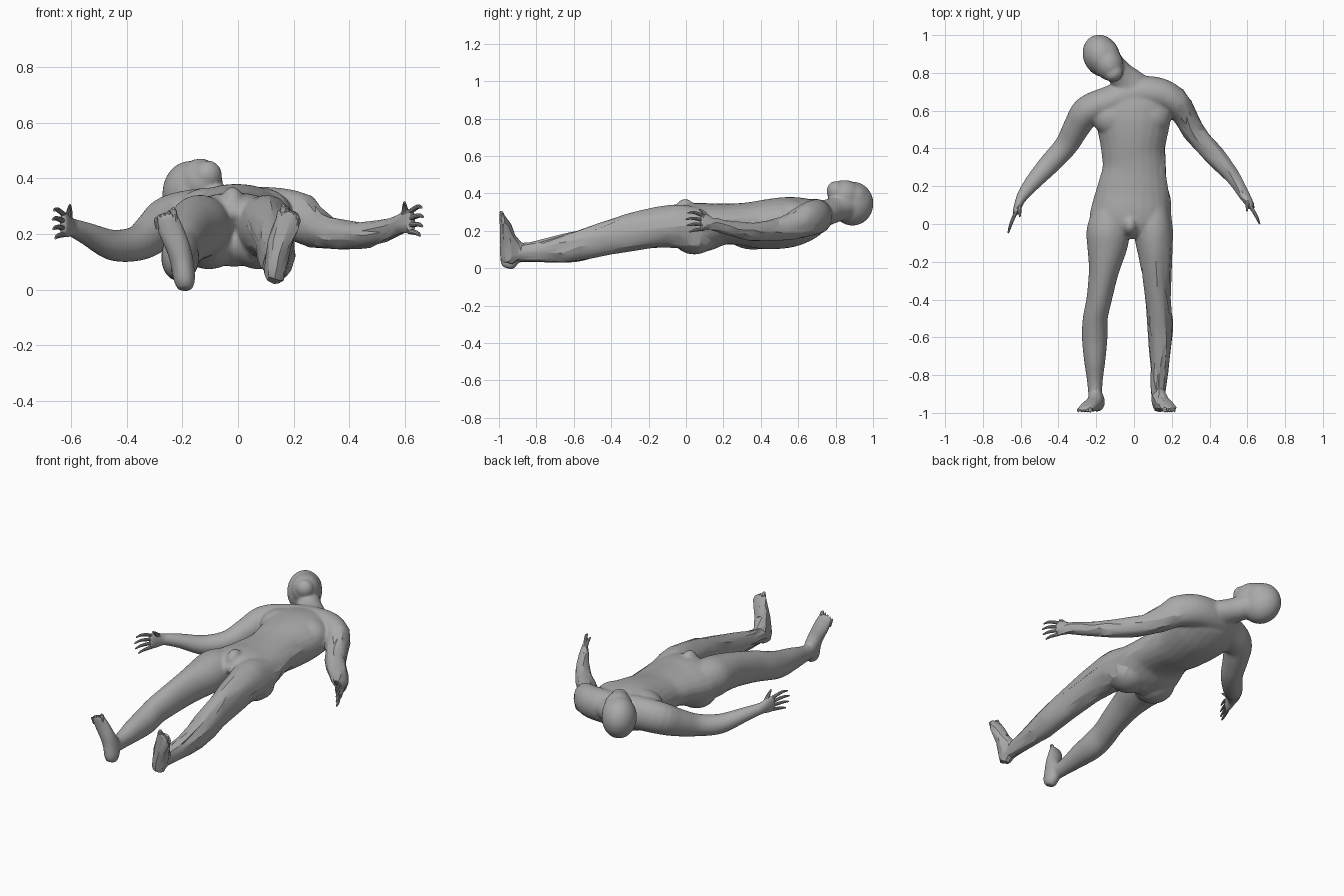
import bpy, bmesh, math, random
from mathutils import Vector, Matrix

if "Cube" in bpy.data.objects:
    bpy.data.objects.remove(bpy.data.objects["Cube"])

random.seed(4)
grey = bpy.data.materials.new("plain grey")
grey.diffuse_color = (0.4, 0.4, 0.4, 1)
grey.use_nodes = True
grey.node_tree.nodes["Principled BSDF"].inputs["Base Color"].default_value = grey.diffuse_color


def catmull(a, b, c, d, t):
    return [0.5 * (2 * q + (r - p) * t + (2 * p - 5 * q + 4 * r - s) * t * t
                   + (3 * q - p - 3 * r + s) * t ** 3) for p, q, r, s in zip(a, b, c, d)]


def loft(bm, pts, up=(0, 0, 1), sides=24, steps=4):
    """Smooth tube through points given as x, y, z, half width, half height."""
    path = []
    for i in range(len(pts) - 1):
        quad = (pts[max(i - 1, 0)], pts[i], pts[i + 1], pts[min(i + 2, len(pts) - 1)])
        path += [catmull(*quad, k / steps) for k in range(steps)]
    path.append(list(pts[-1]))
    rings = []
    for i, p in enumerate(path):
        a, b = path[max(i - 1, 0)], path[min(i + 1, len(path) - 1)]
        t = (Vector(b[:3]) - Vector(a[:3])).normalized()
        side = t.cross(Vector(up)).normalized()
        top = side.cross(t)
        rings.append([bm.verts.new(Vector(p[:3])
                      + side * p[3] * math.cos(math.tau * k / sides)
                      + top * p[4] * math.sin(math.tau * k / sides)) for k in range(sides)])
    faces = [bm.faces.new(rings[0]), bm.faces.new(rings[-1][::-1])]
    for r, s in zip(rings, rings[1:]):
        for k in range(sides):
            j = (k + 1) % sides
            faces.append(bm.faces.new((r[k], s[k], s[j], r[j])))
    bmesh.ops.recalc_face_normals(bm, faces=faces)


def blob(bm, centre, radii, turn=0):
    """Ellipsoid, turned about the vertical axis."""
    m = (Matrix.Translation(centre) @ Matrix.Rotation(math.radians(turn), 4, 'Z')
         @ Matrix.Diagonal((*radii, 1)))
    bmesh.ops.create_uvsphere(bm, u_segments=24, v_segments=16, radius=1, matrix=m)


def finish(bm, name):
    me = bpy.data.meshes.new(name)
    bm.to_mesh(me)
    bm.free()
    me.materials.append(grey)
    ob = bpy.data.objects.new(name, me)
    bpy.context.collection.objects.link(ob)
    return ob


def bake(ob):
    """Replace the mesh with its modified result."""
    dg = bpy.context.evaluated_depsgraph_get()
    dg.update()
    me = bpy.data.meshes.new_from_object(ob.evaluated_get(dg))
    ob.modifiers.clear()
    ob.data = me
    me.materials.clear()
    me.materials.append(grey)


body = bmesh.new()

# torso
loft(body, [(-.02, -.03, .2, .12, .08), (-.022, 0, .215, .21, .125), (-.012, .1, .22, .208, .13),
            (-.005, .2, .235, .187, .11), (0, .3, .235, .167, .114), (-.005, .4, .233, .17, .13),
            (-.005, .5, .24, .19, .137), (-.005, .58, .25, .205, .132), (0, .65, .262, .2, .115),
            (0, .7, .272, .15, .095)])
for x in (-.105, .075):
    blob(body, (x, .045, .175), (.115, .12, .102))     # buttocks
    blob(body, (x, .57, .275), (.12, .11, .092))       # chest
blob(body, (-.015, .07, .18), (.1, .11, .098))         # lower back
blob(body, (-.02, .03, .28), (.1, .055, .068))         # groin
blob(body, (-.02, -.005, .285), (.048, .062, .086))

# neck and tilted head
loft(body, [(.02, .67, .275, .13, .085), (-.03, .745, .295, .09, .07), (-.07, .79, .31, .072, .068),
            (-.105, .83, .325, .068, .07), (-.14, .87, .34, .07, .07)])
blob(body, (-.172, .89, .345), (.097, .116, .118), 25)
blob(body, (-.165, .89, .375), (.09, .09, .083), 25)
blob(body, (-.137, .85, .385), (.079, .095, .086), 25)
blob(body, (-.108, .798, .412), (.052, .045, .053), 25)
blob(body, (-.127, .835, .455), (.012, .03, .018), 25)

# both arms in one sweep across the shoulders
loft(body, [(-.6, .135, .225, .029, .033), (-.54, .215, .2, .043, .041), (-.45, .315, .16, .056, .056),
            (-.36, .415, .167, .062, .064), (-.3, .52, .208, .072, .08), (-.245, .598, .248, .082, .092),
            (-.13, .645, .268, .085, .097), (.01, .69, .275, .09, .095), (.13, .69, .274, .085, .094),
            (.215, .648, .26, .075, .09), (.265, .58, .228, .065, .076), (.325, .48, .203, .058, .057),
            (.432, .357, .195, .051, .048), (.54, .227, .213, .036, .038), (.59, .14, .24, .027, .032)])

# legs
loft(body, [(-.12, .08, .22, .09, .1), (-.136, -.03, .225, .114, .116), (-.142, -.12, .22, .107, .11),
            (-.16, -.25, .2, .08, .101), (-.185, -.4, .167, .067, .091), (-.205, -.5, .138, .066, .083),
            (-.208, -.6, .11, .068, .079), (-.208, -.72, .095, .057, .066),
            (-.207, -.83, .08, .042, .049), (-.205, -.92, .075, .035, .044), (-.2, -.95, .07, .03, .035)])
loft(body, [(.1, .08, .22, .09, .1), (.1, -.03, .225, .102, .116), (.107, -.12, .22, .094, .109),
            (.12, -.25, .2, .078, .101), (.128, -.4, .167, .069, .09), (.137, -.52, .135, .069, .082),
            (.138, -.65, .108, .058, .074), (.133, -.78, .092, .045, .057),
            (.13, -.88, .085, .038, .047), (.13, -.95, .08, .03, .035)])

# feet standing on their heels, with toes
LEFT_FOOT = [(-.19, -.955, .0, .025, .028), (-.192, -.947, .03, .038, .048),
             (-.2, -.936, .09, .042, .057), (-.215, -.953, .15, .044, .041),
             (-.24, -.966, .21, .047, .029), (-.258, -.98, .26, .043, .017),
             (-.262, -.987, .275, .034, .01)]


def to_right(p):
    return (.13 - .8 * (p[0] + .19), p[1], .027 + .94 * p[2], *p[3:])


for side, place in (("left", lambda p: p), ("right", to_right)):
    loft(body, [place(p) for p in LEFT_FOOT], up=(0, 1, 0))
    toes = bmesh.new()
    for i in range(5):
        x, r = -.232 - .0155 * i, (.012 if i == 0 else .008)
        tip = .292 - .008 * i
        toe = [(x + .006, -.978, .235 - .004 * i, r, r), (x, -.984, tip - .012, r, r),
               (x, -.995, tip, r * .4, r * .4)]
        loft(toes, [place(p) for p in toe], up=(0, 1, 0), sides=10, steps=3)
    finish(toes, side + "_toes")


# palms joined to the body, fingers as their own parts
def hand(name, wrist, knuckle, tip, inward):
    w, k, t = map(Vector, (wrist, knuckle, tip))
    loft(body, [(*w, .026, .032), (*w.lerp(k, .5), .022, .045), (*k, .016, .048),
                (*k.lerp(t, .1), .008, .038)])
    fingers = bmesh.new()
    for i in range(4):
        off = -.034 + .0225 * i
        a = k.lerp(w, .2) + Vector((0, 0, off))
        reach = (.78, .95, 1, .9)[i]
        b = k.lerp(t, reach * .55) + Vector((0, 0, off * 1.4 + .006))
        c = k.lerp(t, reach) + Vector((inward * .006, 0, off * 1.5))
        loft(fingers, [(*a, .01, .01), (*b, .0085, .0085), (*c, .004, .004)], sides=10)
    a = w.lerp(k, .35) + Vector((0, 0, .02))
    b = k + Vector((inward * .022, .012, .05))
    c = k + Vector((inward * .024, -.016, .07))
    loft(fingers, [(*a, .015, .015), (*b, .01, .01), (*c, .004, .004)], sides=10)
    finish(fingers, name + "_fingers")


hand("left", (-.6, .135, .225), (-.628, .055, .235), (-.672, -.048, .235), 1)
hand("right", (.59, .14, .24), (.622, .085, .245), (.671, 0, .245), -1)

# blend the limbs and torso into one skin
skin = finish(body, "body")
m = skin.modifiers.new("blend", 'REMESH')
m.mode, m.voxel_size = 'VOXEL', .0065
m = skin.modifiers.new("relax", 'SMOOTH')
m.factor, m.iterations = .5, 18
bake(skin)

# coarse, slightly uneven facets on the right arm and leg
group = skin.vertex_groups.new(name="coarse")
rough = [v.index for v in skin.data.vertices
         if (v.co.x > .03 and v.co.y < -.02) or v.co.x > .24 or (v.co.x > .14 and v.co.y < .45)]
group.add(rough, 1, 'REPLACE')
m = skin.modifiers.new("facets", 'DECIMATE')
m.vertex_group = "coarse"
m.ratio = 1 - .984 * len(rough) / len(skin.data.vertices)
bake(skin)
bm = bmesh.new()
bm.from_mesh(skin.data)
for v in bm.verts:
    if min(e.calc_length() for e in v.link_edges) > .012 and v.co.z > .03:
        v.co += v.normal * random.uniform(-.003, .005)
bm.to_mesh(skin.data)
bm.free()

# smooth shading with sharp facets kept
for ob in bpy.context.scene.objects:
    ob.select_set(True)
bpy.context.view_layer.objects.active = skin
bpy.ops.object.shade_smooth_by_angle(angle=math.radians(22))
